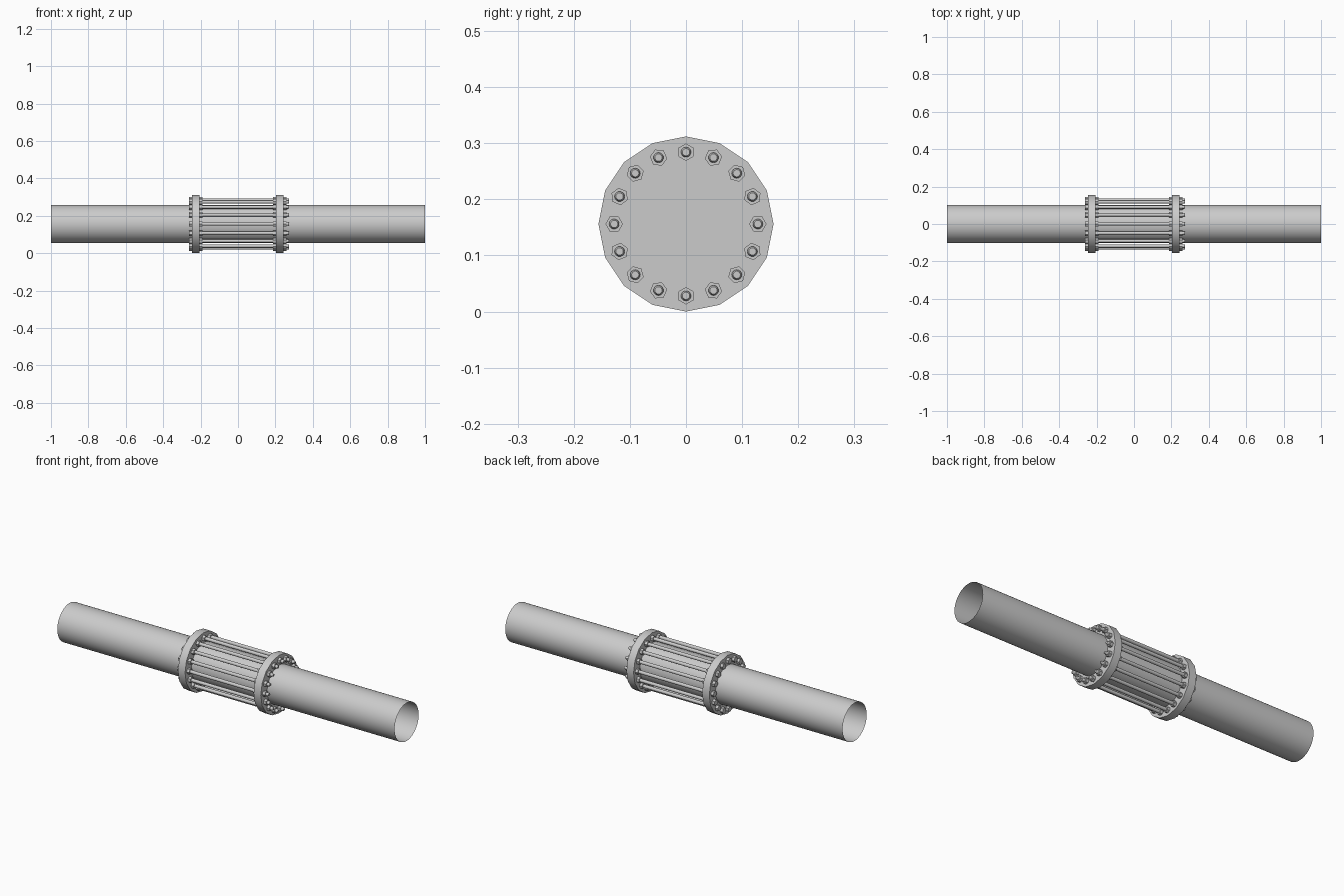
import bpy, bmesh, math
from mathutils import Matrix

if "Cube" in bpy.data.objects:
    bpy.data.objects.remove(bpy.data.objects["Cube"])

AXIS_Z = 0.156      # height of the pipe axis
RING_R = 0.128      # bolt circle radius
COUNT = 16


def add_cyl(bm, x0, x1, r0, sides, y=0.0, z=0.0, r1=None, caps=True, turn=0.0):
    """Cylinder or cone running along x from x0 to x1."""
    m = (Matrix.Translation(((x0 + x1) / 2, y, z))
         @ Matrix.Rotation(turn, 4, 'X')
         @ Matrix.Rotation(math.pi / 2, 4, 'Y'))
    bmesh.ops.create_cone(bm, cap_ends=caps, segments=sides, radius1=r0,
                          radius2=r0 if r1 is None else r1,
                          depth=x1 - x0, matrix=m)


def make_mesh(name, bm, angle):
    me = bpy.data.meshes.new(name)
    bm.to_mesh(me)
    bm.free()
    ob = link(name, me)
    bpy.ops.object.select_all(action='DESELECT')
    ob.select_set(True)
    bpy.context.view_layer.objects.active = ob
    bpy.ops.object.shade_smooth_by_angle(angle=math.radians(angle))
    return ob


def link(name, me):
    ob = bpy.data.objects.new(name, me)
    ob.location.z = AXIS_Z
    bpy.context.collection.objects.link(ob)
    return ob


# open-ended pipe
bm = bmesh.new()
add_cyl(bm, -1.0, 1.0, 0.102, 48, caps=False)
make_mesh("pipe", bm, 30)

# two sixteen-sided flanges
for name, x in (("flange_left", -0.226), ("flange_right", 0.223)):
    bm = bmesh.new()
    add_cyl(bm, x - 0.021, x + 0.021, 0.156, COUNT)
    make_mesh(name, bm, 30)

# tie rod with bolt head, inner nuts, outer nut and chamfered tip
bm = bmesh.new()
add_cyl(bm, -0.26, 0.268, 0.009, 16, z=RING_R)
add_cyl(bm, 0.268, 0.274, 0.009, 16, z=RING_R, r1=0.0065)
for x0, x1 in ((-0.262, -0.246), (-0.206, -0.190), (0.187, 0.203), (0.243, 0.259)):
    add_cyl(bm, x0, x1, 0.0155, 6, z=RING_R, turn=math.pi / 6)
rod = make_mesh("tie_rod_0", bm, 30)

# repeat the rod around the bolt circle
for i in range(1, COUNT):
    ob = link(f"tie_rod_{i}", rod.data)
    ob.rotation_euler.x = i * math.tau / COUNT
